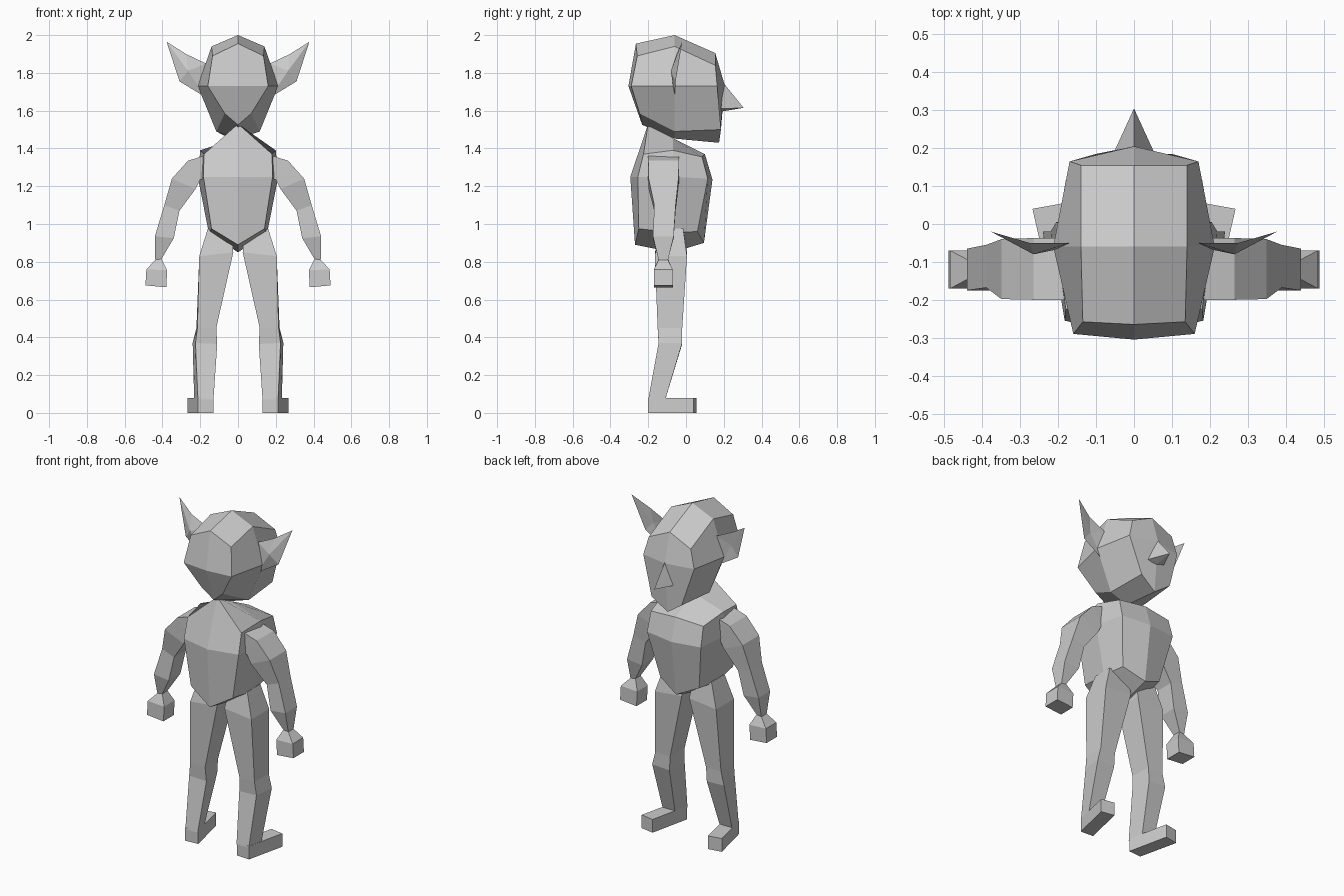
import bpy, bmesh

cube = bpy.data.objects.get("Cube")
if cube:
    bpy.data.objects.remove(cube, do_unlink=True)

# One plain grey for the whole figure
grey = bpy.data.materials.new("plain grey")
grey.use_nodes = True
grey.diffuse_color = (0.6, 0.6, 0.6, 1)
grey.node_tree.nodes["Principled BSDF"].inputs["Base Color"].default_value = (0.6, 0.6, 0.6, 1)


def make(name, verts, faces):
    bm = bmesh.new()
    vs = [bm.verts.new(v) for v in verts]
    for f in faces:
        bm.faces.new([vs[i] for i in f])
    bmesh.ops.recalc_face_normals(bm, faces=bm.faces)
    mesh = bpy.data.meshes.new(name)
    bm.to_mesh(mesh)
    bm.free()
    mesh.materials.append(grey)
    ob = bpy.data.objects.new(name, mesh)
    bpy.context.collection.objects.link(ob)
    return ob


def block(name, bottom, middle, top):
    """Cube cut once each way. Each layer lists (centre, edge) points from back to front."""
    index, verts = {}, []
    for k, layer in enumerate((bottom, middle, top)):
        for j, (centre, edge) in enumerate(layer):
            for i in range(3):
                p = centre if i == 1 else edge
                if p is None:
                    continue
                index[i, j, k] = len(verts)
                verts.append(((i - 1) * p[0], p[1], p[2]))
    faces = []
    for axis in range(3):
        for side in (0, 2):
            for a in (0, 1):
                for b in (0, 1):
                    quad = []
                    for da, db in ((0, 0), (1, 0), (1, 1), (0, 1)):
                        key = [a + da, b + db]
                        key.insert(axis, side)
                        quad.append(index[tuple(key)])
                    faces.append(quad)
    return make(name, verts, faces)


def tube(name, rings):
    """Closed tube through rings of four points."""
    n = len(rings)
    faces = [(0, 1, 2, 3), tuple(4 * n - 4 + i for i in range(4))]
    for r in range(n - 1):
        for i in range(4):
            j = (i + 1) % 4
            faces.append((4 * r + i, 4 * r + j, 4 * r + 4 + j, 4 * r + 4 + i))
    return make(name, [p for ring in rings for p in ring], faces)


def limb_rings(rows, s):
    """Rows: outer x, outer z, inner x, inner z, back y, front y, outward turn."""
    return [[(s * (ox - t), y0, oz), (s * (ox), y1, oz),
             (s * (ix), y1, iz), (s * (ix - t), y0, iz)]
            for ox, oz, ix, iz, y0, y1, t in rows]


# Head
block("head",
      bottom=[((0, -.232, 1.525), (.07, -.245, 1.585)),
              ((0, -.06, 1.452), (.115, -.06, 1.49)),
              ((0, .175, 1.43), (.10, .185, 1.5))],
      middle=[((0, -.305, 1.73), (.16, -.29, 1.73)),
              (None, (.213, -.06, 1.73)),
              ((0, .205, 1.735), (.17, .165, 1.73))],
      top=[((0, -.265, 1.955), (.135, -.258, 1.89)),
           ((0, -.06, 2.0), (.14, -.06, 1.94)),
           ((0, .155, 1.905), (.14, .155, 1.84))])

# Nose
make("nose", [(0, .2, 1.745), (-.055, .185, 1.61), (.055, .185, 1.61), (0, .305, 1.615),
              (0, .185, 1.595)],
     [(0, 1, 3), (0, 2, 3), (1, 4, 3), (4, 2, 3), (0, 1, 4, 2)])

# Torso
block("torso",
      bottom=[((0, -.27, .89), (.14, -.25, .975)),
              ((0, -.07, .85), (.155, -.07, .955)),
              ((0, .095, .9), (.13, .06, .96))],
      middle=[((0, -.295, 1.25), (.183, -.255, 1.25)),
              (None, (.213, -.07, 1.25)),
              ((0, .14, 1.235), (.18, .115, 1.24))],
      top=[((0, -.2, 1.53), (.18, -.225, 1.37)),
           ((0, -.07, 1.455), (.2, -.07, 1.39)),
           ((0, .1, 1.37), (.175, .085, 1.355))])

arm_rows = [(.185, 1.36, .17, 1.24, -.2, -.037, 0),
            (.265, 1.335, .2, 1.235, -.2, -.037, 0),
            (.35, 1.24, .225, 1.185, -.198, -.04, 0),
            (.39, 1.1, .31, 1.07, -.168, -.055, 0),
            (.44, .935, .34, .925, -.175, -.065, 0),
            (.438, .81, .405, .815, -.145, -.095, 0),
            (.485, .76, .375, .755, -.17, -.07, 0),
            (.49, .675, .38, .665, -.17, -.07, 0)]
leg_rows = [(.16, .975, .03, .93, -.14, -.015, 0),
            (.205, .83, .025, .85, -.165, .005, 0),
            (.22, .45, .12, .45, -.15, -.02, .005),
            (.24, .37, .125, .365, -.145, -.02, .015),
            (.232, .07, .15, .07, -.2, -.11, .02)]

for side, s in (("left", 1), ("right", -1)):
    tube(side + "_arm", limb_rings(arm_rows, s))
    tube(side + "_leg", limb_rings(leg_rows, s))
    # Foot, toes turned outward
    plan = [(.13, -.195), (.213, -.2), (.268, .04), (.185, .055)]
    tube(side + "_foot", [[(s * x, y, z) for x, y in plan] for z in (0, .08)])
    # Ear: thin folded blade with a ridge on each face
    ear = [(.17, -.05, 1.85), (.378, -.02, 1.965), (.31, -.055, 1.755), (.17, -.06, 1.67),
           (.265, -.08, 1.81), (.262, -.06, 1.81), (.275, -.05, 1.9)]
    rim = (0, 6, 1, 2, 3)
    make(side + "_ear", [(s * x, y, z) for x, y, z in ear],
         [(rim[i], rim[(i + 1) % 5], c) for c in (4, 5) for i in range(5)])
